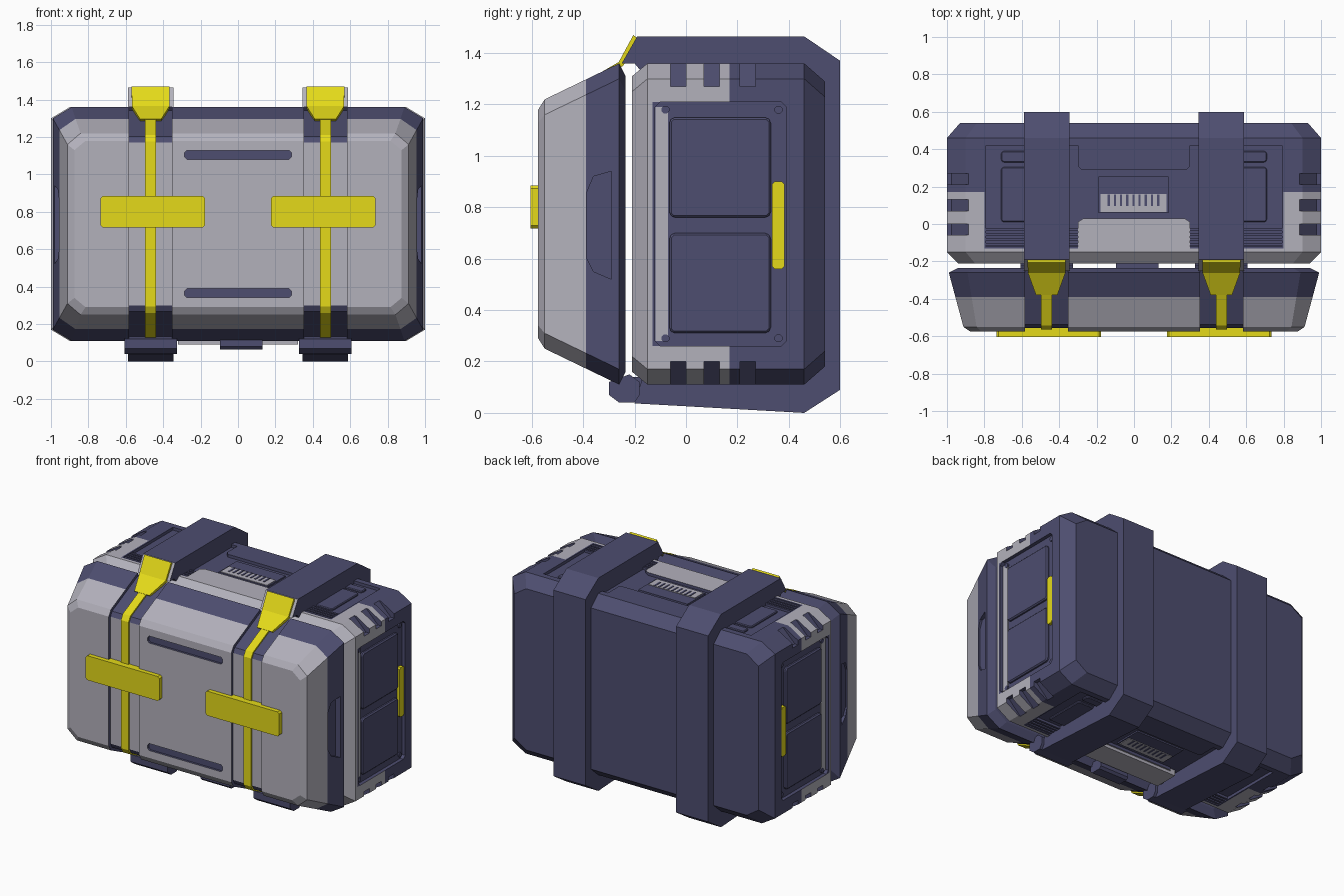
import bpy, bmesh
from mathutils import Vector

if "Cube" in bpy.data.objects:
    bpy.data.objects.remove(bpy.data.objects["Cube"])

MID = 0.735      # height of the horizontal symmetry plane
STRAP_X = 0.467  # strap centre line


def material(name, rgb):
    m = bpy.data.materials.new(name)
    m.use_nodes = True
    m.diffuse_color = (*rgb, 1)
    m.node_tree.nodes["Principled BSDF"].inputs["Base Color"].default_value = (*rgb, 1)
    return m


NAVY = material("dark slate blue", (0.075, 0.075, 0.16))
GREY = material("light grey", (0.45, 0.44, 0.5))
YELLOW = material("yellow", (0.78, 0.7, 0.01))


def finish(name, bm, *mats):
    bmesh.ops.recalc_face_normals(bm, faces=bm.faces)
    me = bpy.data.meshes.new(name)
    bm.to_mesh(me)
    bm.free()
    for m in mats:
        me.materials.append(m)
    ob = bpy.data.objects.new(name, me)
    bpy.context.collection.objects.link(ob)
    return ob


def prism(name, pts, axis, lo, hi, mat=NAVY, rule=None, bevel=0):
    """Extrude a 2D outline along an axis; rule(face) picks the second material."""
    def place(p, t):
        c = list(p)
        c.insert("xyz".index(axis), t)
        return c
    bm = bmesh.new()
    a = [bm.verts.new(place(p, lo)) for p in pts]
    b = [bm.verts.new(place(p, hi)) for p in pts]
    bm.faces.new(a)
    bm.faces.new(b)
    n = len(pts)
    for i in range(n):
        j = (i + 1) % n
        bm.faces.new((a[i], a[j], b[j], b[i]))
    bm.normal_update()
    bmesh.ops.recalc_face_normals(bm, faces=bm.faces)
    if bevel:
        bmesh.ops.bevel(bm, geom=bm.edges[:], offset=bevel, segments=1, affect='EDGES')
    if rule:
        for f in bm.faces:
            f.material_index = int(rule(f))
    return finish(name, bm, mat, GREY)


def rect(u0, u1, v0, v1):
    return [(u0, v0), (u1, v0), (u1, v1), (u0, v1)]


def cut_rect(u0, u1, v0, v1, c):
    return [(u0 + c, v0), (u1 - c, v0), (u1, v0 + c), (u1, v1 - c),
            (u1 - c, v1), (u0 + c, v1), (u0, v1 - c), (u0, v0 + c)]


def cut(target, cutter):
    cutter.hide_render = True
    mod = target.modifiers.new("cut", 'BOOLEAN')
    mod.solver = 'EXACT'
    mod.object = cutter
    bpy.ops.object.select_all(action='DESELECT')
    bpy.context.view_layer.objects.active = target
    target.select_set(True)
    bpy.ops.object.modifier_apply(modifier=mod.name)
    bpy.data.objects.remove(cutter)


def flip(z, s):
    return MID + s * (z - MID)


def shell(name, rings, planes, rule):
    """Loft octagons (y, half width, half height, chamfers), split and colour."""
    bm = bmesh.new()
    loops = []
    for y, w, h, cx, cz in rings:
        pts = [(w, h - cz), (w - cx, h), (cx - w, h), (-w, h - cz),
               (-w, cz - h), (cx - w, -h), (w - cx, -h), (w, cz - h)]
        loops.append([bm.verts.new((x, y, MID + z)) for x, z in pts])
    for a, b in zip(loops, loops[1:]):
        for i in range(8):
            j = (i + 1) % 8
            bm.faces.new((a[i], a[j], b[j], b[i]))
    bm.faces.new(loops[0])
    bm.faces.new(loops[-1])
    for axis, t in planes:
        k = "xyz".index(axis)
        co, no = Vector(), Vector()
        co[k], no[k] = t, 1
        bmesh.ops.bisect_plane(bm, geom=bm.verts[:] + bm.edges[:] + bm.faces[:],
                               plane_co=co, plane_no=no)
    for f in bm.faces:
        f.material_index = int(rule(f.calc_center_median()))
    return finish(name, bm, NAVY, GREY)


# Main body, with the pale front border and corner guards
def body_rule(c):
    x, h = abs(c.x), abs(c.z - MID)
    if c.y < -0.2:
        return False
    if x > 0.8:
        return c.y < 0.17 and (h > 0.475 or c.y < -0.12)
    return c.y < -0.13 or (x < 0.3 and c.y < 0.03)


body = shell("case_body",
             [(-0.21, 0.94, 0.575, 0.09, 0.06), (-0.15, 1, 0.625, 0.1, 0.06),
              (0.46, 1, 0.625, 0.1, 0.06), (0.54, 0.93, 0.555, 0.09, 0.06)],
             [('x', 0.8), ('x', -0.8), ('x', 0.3), ('x', -0.3), ('y', 0.17), ('y', 0.03),
              ('y', -0.13), ('z', MID + 0.475), ('z', MID - 0.475)], body_rule)

# Recesses in the top and bottom, sides and corner edges
half = [(0.27, 0.03), (0.3, 0.01), (0.3, -0.12), (0.79, -0.12),
        (0.79, 0.42), (0.3, 0.42), (0.3, 0.31), (0.28, 0.29)]
deck = half + [(-x, y) for x, y in reversed(half)]
for s in (1, -1):
    cut(body, prism("deck_cutter", deck, 'z', flip(1.34, s), flip(1.5, s)))
    cut(body, prism("side_cutter", cut_rect(-0.12, 0.39, 0.26, 1.21, 0.02), 'x',
                    s * 0.975, s * 1.1))
for sx in (1, -1):
    for s in (1, -1):
        notch = [(0.88, 1.365), (0.975, 1.27), (1.05, 1.27), (1.05, 1.45), (0.88, 1.45)]
        outline = [(sx * x, flip(z, s)) for x, z in notch]
        for y in (-0.03, 0.1, 0.24):
            cut(body, prism("notch_cutter", outline, 'y', y - 0.03, y + 0.03))

# Lid
lid = shell("lid",
            [(-0.575, 0.875, 0.445, 0.06, 0.05), (-0.55, 0.912, 0.485, 0.07, 0.06),
             (-0.26, 0.99, 0.625, 0.1, 0.06), (-0.235, 0.94, 0.575, 0.09, 0.06)],
            [('y', -0.39)], lambda c: c.y < -0.39)


def lid_path(d, y0):
    """Lid outline in side view, pushed inward by d."""
    top = [(y0, 1.36 + 0.483 * (y0 + 0.26) - 1.11 * d),
           (-0.55 + 0.6 * d, 1.22 - 0.82 * d), (-0.575 + d, 1.18 - 0.4 * d)]
    return top + [(y, flip(z, -1)) for y, z in reversed(top)]


channel = lid_path(0.02, -0.2) + [(-0.2, -0.1), (-0.7, -0.1), (-0.7, 1.6), (-0.2, 1.6)]
grip = [(-0.29, 0.52), (-0.36, 0.55), (-0.385, 0.6),
        (-0.385, 0.86), (-0.36, 0.92), (-0.29, 0.94)]
for s in (1, -1):
    cut(lid, prism("channel_cutter", channel, 'x', s * (STRAP_X - 0.115),
                   s * (STRAP_X + 0.115),
                   rule=lambda f: abs(f.normal.y) > 0.95 and f.calc_center_median().y > -0.6))
    cut(lid, prism("grip_cutter", grip, 'x', s * 0.945, s * 1.1))
    z = flip(1.105, s)
    cut(lid, prism("slot_cutter", cut_rect(-0.285, 0.285, z - 0.024, z + 0.024, 0.012),
                   'y', -0.7, -0.56))

# Straps, hinges, buckles and lid handles on each side
strap = [(-0.25, 1.36), (-0.19, 1.465), (0.46, 1.465), (0.6, 1.37), (0.6, 0.09),
         (0.46, 0), (-0.2, 0.037), (-0.15, 0.2), (-0.15, 1.3), (-0.2, 1.36)]
hinge = [(-0.26, 0.04), (-0.3, 0.07), (-0.3, 0.12), (-0.22, 0.15),
         (-0.18, 0.12), (-0.18, 0.07), (-0.2, 0.04)]
for s, side in ((1, "left"), (-1, "right")):
    c = s * STRAP_X
    prism(side + "_strap", strap, 'x', c - 0.122, c + 0.122,
          rule=lambda f: f.normal.y < -0.5 and f.calc_center_median().z > 1.37)
    prism(side + "_hinge", hinge, 'x', c - 0.14, c + 0.14)
    ribbon = lid_path(0.01, -0.27) + lid_path(0.03, -0.27)[::-1]
    prism(side + "_ribbon", ribbon, 'x', c - 0.029, c + 0.029, YELLOW)
    h = s * 0.456
    prism(side + "_lid_handle", cut_rect(h - 0.28, h + 0.28, 0.717, 0.885, 0.012),
          'y', -0.605, -0.55, YELLOW)

    bm = bmesh.new()
    rows = []
    for y, z, w in ((-0.205, 1.47, 0.102), (-0.262, 1.365, 0.1), (-0.38, 1.297, 0.057)):
        rows.append([bm.verts.new((c + u * w, y + k * 0.018, z - k * 0.014))
                     for u, k in ((-1, 0), (1, 0), (1, 1), (-1, 1))])
    for a, b in zip(rows, rows[1:]):
        for i in range(4):
            j = (i + 1) % 4
            bm.faces.new((a[i], a[j], b[j], b[i]))
    bm.faces.new(rows[0])
    bm.faces.new(rows[-1])
    finish(side + "_buckle", bm, YELLOW)

    # Side panel: pale edge, two pads, carry handle and screws
    def side_part(name, pts, x, mat=NAVY, bevel=0):
        prism(side + name, pts, 'x', s * 0.95, s * x, mat, bevel=bevel)
    side_part("_panel_edge", rect(-0.118, -0.07, 0.28, 1.19), 0.98, GREY)
    for z in (0.505, 0.955):
        side_part("_panel_pad", cut_rect(-0.065, 0.33, z - 0.195, z + 0.195, 0.015),
                  0.993, bevel=0.008)
    side_part("_carry_handle", cut_rect(0.335, 0.383, 0.56, 0.9, 0.01), 0.997, YELLOW)
    for y in (-0.08, 0.36):
        for z in (0.29, 1.18):
            side_part("_screw", cut_rect(y - 0.015, y + 0.015, z - 0.015, z + 0.015, 0.009),
                      0.984)

# Details on the top and bottom decks
for s, deck_name in ((1, "top"), (-1, "bottom")):
    def deck_part(name, pts, z, mat=NAVY, bevel=0):
        prism(deck_name + name, pts, 'z', flip(1.32, s), flip(z, s), mat, bevel=bevel)
    deck_part("_vent_frame", rect(-0.19, 0.185, 0.06, 0.255), 1.35)
    deck_part("_vent_plate", rect(-0.18, 0.175, 0.065, 0.16), 1.354, GREY)
    for i in range(9):
        x = -0.135 + i * 0.033
        deck_part("_vent_slit", rect(x - 0.006, x + 0.006, 0.095, 0.158), 1.357)
    for sx in (1, -1):
        for i in range(4):
            y = -0.108 + i * 0.026
            deck_part("_rib", rect(*sorted((sx * 0.3, sx * 0.79)), y - 0.007, y + 0.007), 1.356)
        deck_part("_pad", cut_rect(*sorted((sx * 0.5, sx * 0.71)), 0.01, 0.305, 0.01),
                  1.352, bevel=0.005)
        deck_part("_small_pad", cut_rect(*sorted((sx * 0.5, sx * 0.71)), 0.33, 0.39, 0.01),
                  1.352, bevel=0.005)

# Lower guard and centre hinge
prism("lower_guard", rect(-0.32, 0.32, -0.15, 0.02), 'z', 0.09, 0.13, GREY)
prism("centre_hinge", cut_rect(-0.27, -0.17, 0.065, 0.14, 0.015), 'x', -0.095, 0.13)
